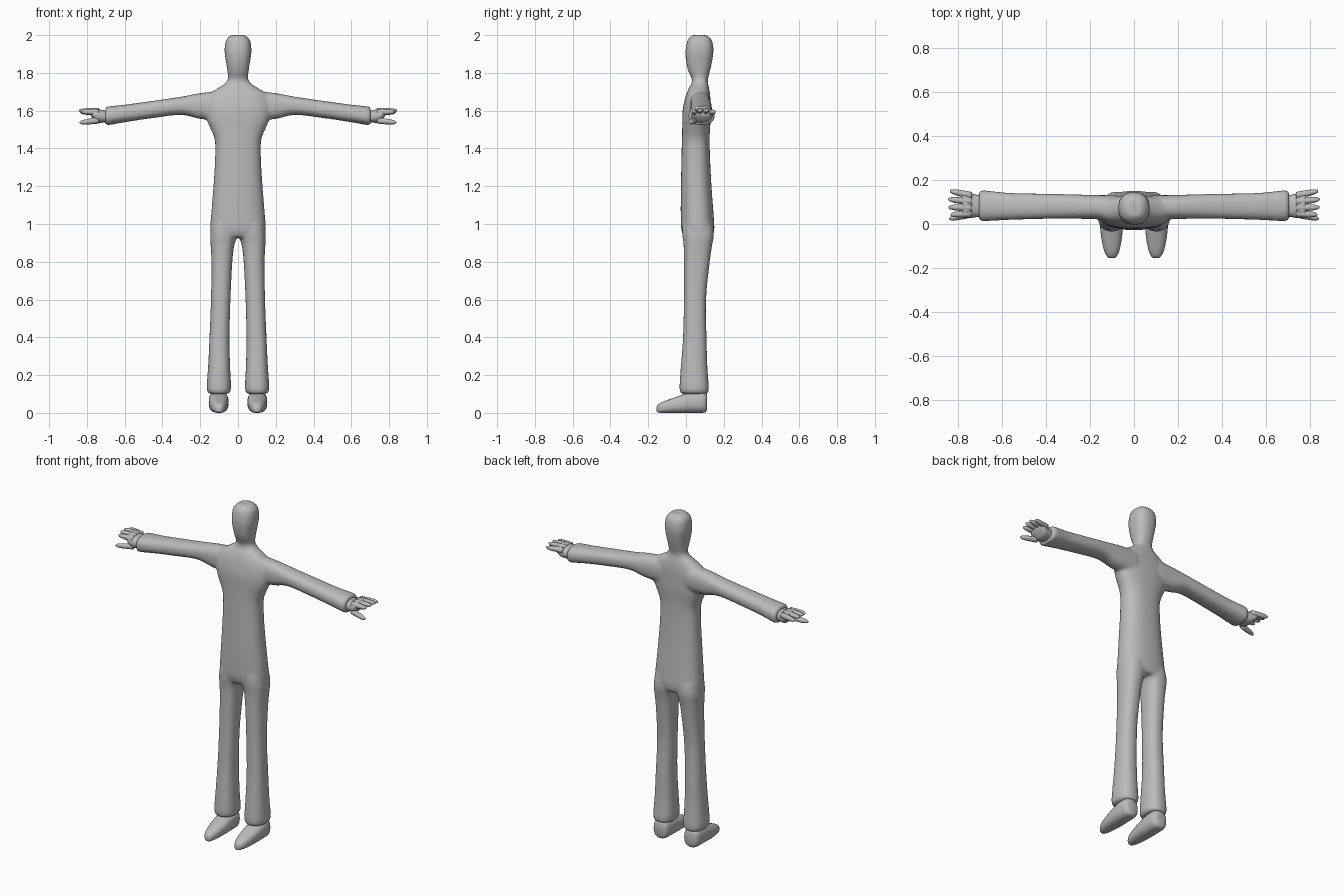
import bpy, bmesh, math

grey = bpy.data.materials.new("plain_grey")
grey.diffuse_color = (0.5, 0.5, 0.5, 1)


def smooth_rows(rows, steps):
    """Catmull-Rom interpolation between section rows."""
    out = []
    for i in range(len(rows) - 1):
        p0, p1 = rows[max(i - 1, 0)], rows[i]
        p2, p3 = rows[i + 1], rows[min(i + 2, len(rows) - 1)]
        for s in range(steps):
            t = s / steps
            out.append([0.5 * (2 * b + (c - a) * t + (2 * a - 5 * b + 4 * c - d) * t * t
                               + (3 * b - a - 3 * c + d) * t ** 3)
                        for a, b, c, d in zip(p0, p1, p2, p3)])
    out.append(list(rows[-1]))
    return out


def loft(bm, axis, rows, side=1, seg=24, power=2.4, steps=3):
    """Skin superellipse sections (position, a min, a max, b min, b max) along an axis."""
    rings = []
    for t, a0, a1, b0, b1 in smooth_rows(rows, steps):
        ring = []
        for k in range(seg):
            w = 2 * math.pi * k / seg
            c, s = math.cos(w), math.sin(w)
            a = (a0 + a1) / 2 + (a1 - a0) / 2 * math.copysign(abs(c) ** (2 / power), c)
            b = (b0 + b1) / 2 + (b1 - b0) / 2 * math.copysign(abs(s) ** (2 / power), s)
            x, y, z = {"x": (t, a, b), "y": (a, t, b), "z": (a, b, t)}[axis]
            ring.append(bm.verts.new((x * side, y, z)))
        rings.append(ring)
    for r, q in zip(rings, rings[1:]):
        for k in range(seg):
            n = (k + 1) % seg
            bm.faces.new((r[k], r[n], q[n], q[k]))
    bm.faces.new(rings[0][::-1])
    bm.faces.new(rings[-1])


def finish(bm, name):
    bmesh.ops.recalc_face_normals(bm, faces=bm.faces)
    for f in bm.faces:
        f.smooth = True
    me = bpy.data.meshes.new(name)
    bm.to_mesh(me)
    bm.free()
    me.materials.append(grey)
    ob = bpy.data.objects.new(name, me)
    bpy.context.collection.objects.link(ob)
    return ob


# Torso, neck and head
torso = [(0.93, -.135, .135, -.01, .14), (0.97, -.147, .147, -.025, .15),
         (1.05, -.142, .142, -.028, .146), (1.2, -.13, .13, -.027, .135),
         (1.33, -.122, .122, -.024, .128), (1.44, -.122, .122, -.022, .125),
         (1.5, -.143, .143, -.02, .127), (1.55, -.165, .165, -.02, .13),
         (1.6, -.172, .172, -.018, .13), (1.65, -.17, .17, -.009, .13),
         (1.69, -.15, .15, .003, .127), (1.72, -.105, .105, .016, .122),
         (1.745, -.068, .068, .03, .116), (1.77, -.053, .053, .03, .117),
         (1.81, -.056, .056, .012, .127), (1.86, -.064, .064, .0, .138),
         (1.91, -.071, .071, -.003, .145), (1.95, -.069, .069, .002, .143),
         (1.98, -.06, .06, .012, .133), (2.0, -.035, .035, .035, .108)]
# Sleeved arm
arm = [(.08, .02, .13, 1.55, 1.705), (.2, .022, .132, 1.556, 1.693),
       (.3, .025, .135, 1.578, 1.674), (.45, .022, .138, 1.561, 1.652),
       (.58, .018, .142, 1.542, 1.634), (.67, .013, .152, 1.526, 1.624),
       (.695, .014, .152, 1.523, 1.621), (.702, .018, .147, 1.527, 1.615)]
# Trouser leg
leg = [(.1, .05, .152, -.025, .113), (.115, .039, .163, -.033, .12),
       (.15, .037, .165, -.034, .12), (.25, .042, .158, -.027, .113),
       (.4, .045, .151, -.016, .109), (.6, .04, .143, -.011, .106),
       (.8, .03, .141, -.011, .126), (.89, .019, .145, -.013, .139),
       (.94, .003, .147, -.019, .147), (1.0, .0, .138, -.02, .142)]

bm = bmesh.new()
loft(bm, "z", torso, seg=40)
for side in (1, -1):
    loft(bm, "x", arm, side, seg=32)
    loft(bm, "z", leg, side, seg=32)
body = finish(bm, "clothed_body")
rm = body.modifiers.new("fuse", "REMESH")
rm.mode = "VOXEL"
rm.voxel_size = 0.009
rm.use_smooth_shade = True
sm = body.modifiers.new("soften", "SMOOTH")
sm.factor = 0.5
sm.iterations = 6

# Shoe, from toe to heel
shoe = [(-.155, .09, .11, .008, .03), (-.148, .079, .121, .002, .045),
        (-.12, .066, .136, .0, .06), (-.07, .056, .147, .0, .078),
        (-.02, .051, .153, .0, .096), (.03, .05, .155, .0, .112),
        (.08, .052, .153, .0, .115), (.103, .06, .145, .004, .108),
        (.112, .075, .13, .015, .095)]
# Palm, then four fingers and a lower thumb: root y, z, tip x, y, z
palm = [(.68, .035, .13, 1.537, 1.602), (.71, .032, .132, 1.537, 1.602),
        (.745, .027, .14, 1.537, 1.61), (.77, .032, .144, 1.56, 1.613),
        (.78, .045, .138, 1.575, 1.607)]
fingers = [(.129, 1.592, .835, .149, 1.592), (.101, 1.597, .843, .112, 1.6),
           (.073, 1.597, .842, .076, 1.6), (.048, 1.592, .832, .042, 1.594),
           (.045, 1.548, .838, .024, 1.537)]

for side, label in ((1, "left"), (-1, "right")):
    bm = bmesh.new()
    loft(bm, "y", shoe, side, power=2.5)
    finish(bm, label + "_shoe")

    bm = bmesh.new()
    loft(bm, "x", palm, side, seg=20)
    for y0, z0, x1, y1, z1 in fingers:
        rows = []
        for f, r in ((0, .016), (.35, .0155), (.7, .0135), (.92, .009), (1, .003)):
            x, y, z = .735 + (x1 - .735) * f, y0 + (y1 - y0) * f, z0 + (z1 - z0) * f
            rows.append((x, y - r, y + r, z - r, z + r))
        loft(bm, "x", rows, side, seg=12, power=2, steps=2)
    finish(bm, label + "_hand")
